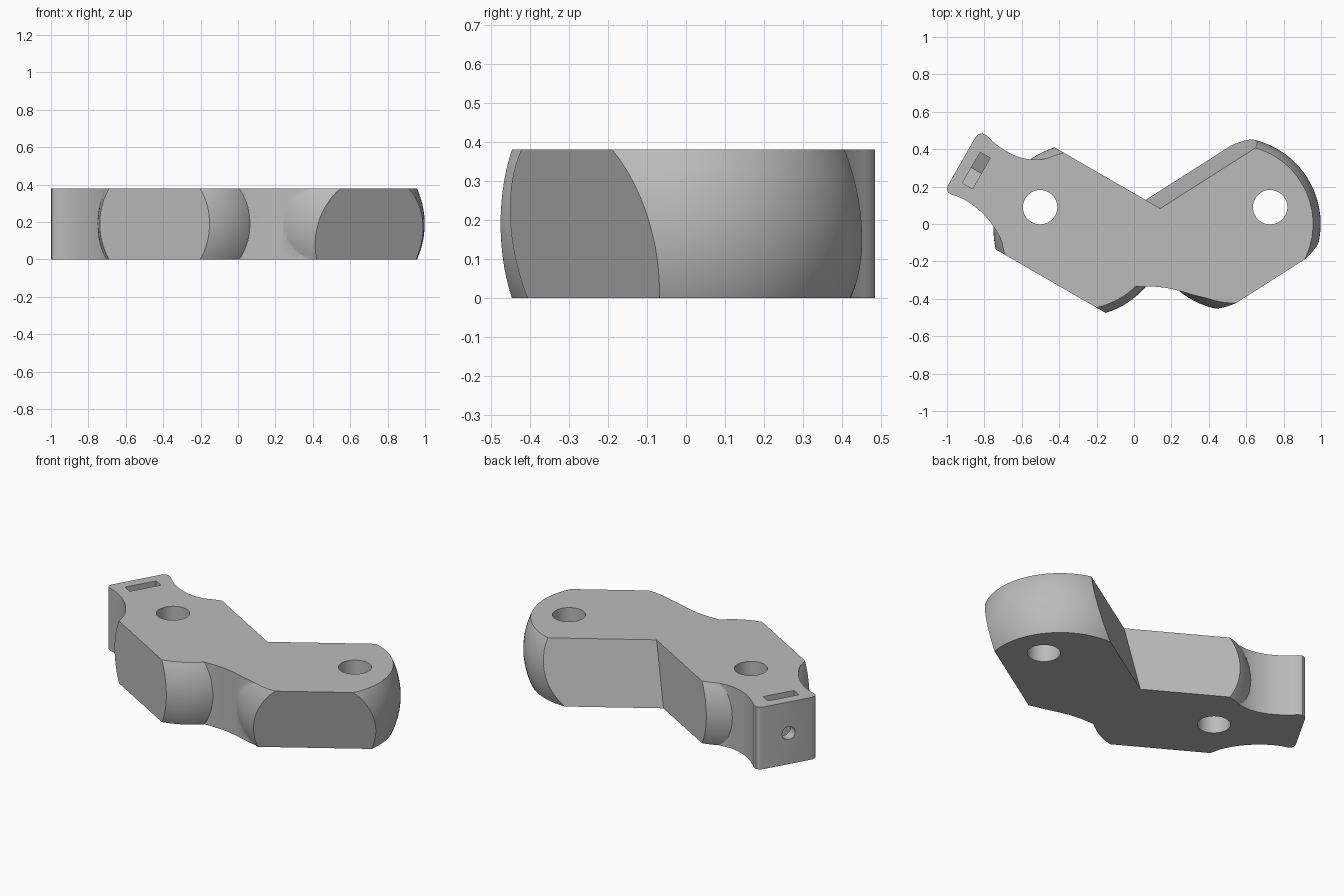
import bpy, bmesh
from math import radians, sin, cos, pi
from mathutils import Matrix, Vector
from mathutils.geometry import interpolate_bezier

cube = bpy.data.objects.get("Cube")
if cube:
    bpy.data.objects.remove(cube, do_unlink=True)

HEIGHT = 0.38
MID = HEIGHT / 2
RADIUS = 0.463
HALF_SLAB = 0.315

grey = bpy.data.materials.new("plain grey")
grey.use_nodes = True
colour = (0.5, 0.5, 0.5, 1)
grey.diffuse_color = colour
grey.node_tree.nodes["Principled BSDF"].inputs["Base Color"].default_value = colour


def finish(bm, name):
    bmesh.ops.recalc_face_normals(bm, faces=bm.faces)
    mesh = bpy.data.meshes.new(name)
    bm.to_mesh(mesh)
    bm.free()
    mesh.materials.append(grey)
    obj = bpy.data.objects.new(name, mesh)
    bpy.context.collection.objects.link(obj)
    return obj


def prism(name, outline, half, matrix):
    """Extrude an XY outline by +-half along local z, then place it."""
    bm = bmesh.new()
    face = bm.faces.new([bm.verts.new((p[0], p[1], -half)) for p in outline])
    new = bmesh.ops.extrude_face_region(bm, geom=[face])["geom"]
    verts = [v for v in new if isinstance(v, bmesh.types.BMVert)]
    bmesh.ops.translate(bm, verts=verts, vec=(0, 0, 2 * half))
    bm.transform(matrix)
    return finish(bm, name)


def box(name, size, matrix):
    bm = bmesh.new()
    bmesh.ops.create_cube(bm, size=1, matrix=matrix @ Matrix.Diagonal((*size, 1)))
    return finish(bm, name)


def ball(name, matrix):
    bm = bmesh.new()
    bmesh.ops.create_uvsphere(bm, u_segments=96, v_segments=64, radius=RADIUS, matrix=matrix)
    return finish(bm, name)


def combine(target, other, operation):
    """Apply a boolean and discard the helper."""
    mod = target.modifiers.new(operation, 'BOOLEAN')
    mod.operation = operation
    mod.solver = 'EXACT'
    mod.object = other
    bpy.context.view_layer.update()
    graph = bpy.context.evaluated_depsgraph_get()
    mesh = bpy.data.meshes.new_from_object(target.evaluated_get(graph))
    target.modifiers.clear()
    target.data = mesh
    bpy.data.objects.remove(other, do_unlink=True)


def frame(x, y, turn, tilt=0):
    return (Matrix.Translation((x, y, MID)) @ Matrix.Rotation(radians(turn), 4, 'Z')
            @ Matrix.Rotation(radians(tilt), 4, 'X'))


def circle(r, n=48):
    return [(r * cos(2 * pi * i / n), r * sin(2 * pi * i / n)) for i in range(n)]


def bore_outline(r, n=36):
    """Round below, 45 degree shoulders and a flat roof above."""
    arc = [radians(135 + 270 * i / n) for i in range(n + 1)]
    k = r * 0.414
    return [(r * cos(a), r * sin(a)) for a in arc] + [(k, r), (-k, r)]


def curve(*points, n=14):
    return [(p.x, p.y) for p in interpolate_bezier(*[Vector((*p, 0)) for p in points], n)]


upright = Matrix.Translation((0, 0, MID))
lying = Matrix.Rotation(radians(90), 4, 'X')
left_frame = frame(-0.288, -0.033, -30)
right_frame = frame(0.535, 0, 32.5, 12)

# Lobes: flattened balls, each with a web filling the waist
waist = curve((0, -0.335), (0.22, -0.325), (0.24, -0.37), (0.40, -0.398))
webs = [
    [(-0.288, -0.033), (0, -0.335), (0.2, -0.3), (0.2, 0.16), (-0.08, 0.325)],
    waist + [(0.535, 0), (0.4, 0.4), (0, 0.3)],
]
lobes = []
for place, web in zip((left_frame, right_frame), webs):
    lobe = ball("lobe", place)
    combine(lobe, prism("web", web, 0.3, upright), 'UNION')
    combine(lobe, box("slab", (4, 2 * HALF_SLAB, 4), place), 'INTERSECT')
    lobes.append(lobe)
body = lobes[0]
combine(body, lobes[1], 'UNION')

# Flared clamp arm
arm = curve((-0.79, 0.475), (-0.72, 0.4), (-0.6, 0.32), (-0.47, 0.35))
arm += [(-0.4, 0.1)]
arm += curve((-0.695, -0.13), (-0.73, 0), (-0.86, 0.13), (-0.975, 0.157))
arm += [(-0.995, 0.17), (-1, 0.187), (-0.995, 0.207), (-0.848, 0.464), (-0.833, 0.48), (-0.812, 0.485)]
combine(body, prism("arm", arm, 0.3, upright), 'UNION')

# Flat top and bottom
combine(body, box("trim", (4, 4, HEIGHT), upright), 'INTERSECT')

# Cross bores and upright holes
for place in (left_frame, right_frame):
    combine(body, prism("bore", bore_outline(0.092), 0.6, place @ lying), 'DIFFERENCE')
for x in (-0.502, 0.728):
    combine(body, prism("hole", circle(0.092), 0.5, frame(x, 0.09, 0)), 'DIFFERENCE')

# Clamp screw hole and nut pocket
combine(body, prism("screw_hole", circle(0.04, 32), 0.25, frame(-0.75, 0.229, 60) @ lying), 'DIFFERENCE')
w = 0.095
pocket = [(-w, 0.4), (-w, -0.055), (0, -0.11), (w, -0.055), (w, 0.4)]
combine(body, prism("nut_pocket", pocket, 0.031, frame(-0.843, 0.286, 60) @ lying), 'DIFFERENCE')

# Finish
body.name = "angled_clamp_body"
body.data.name = "angled_clamp_body"
body.data.materials.clear()
body.data.materials.append(grey)
for poly in body.data.polygons:
    poly.material_index = 0
bpy.ops.object.select_all(action='DESELECT')
body.select_set(True)
bpy.context.view_layer.objects.active = body
bpy.ops.object.shade_smooth_by_angle(angle=radians(25))
